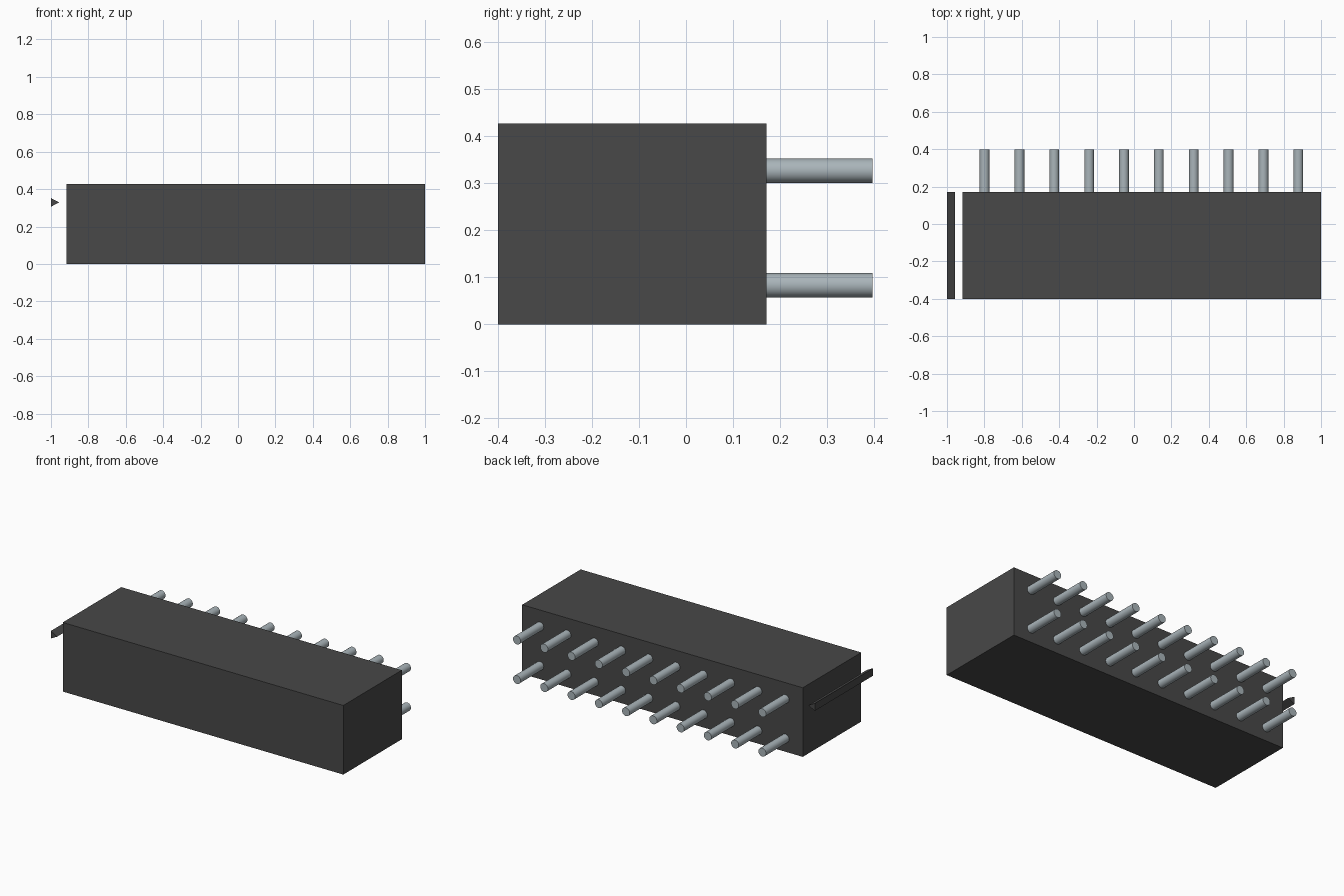
import bpy
import math

cube = bpy.data.objects.get("Cube")
if cube:
    bpy.data.objects.remove(cube, do_unlink=True)


def material(name, colour):
    mat = bpy.data.materials.new(name)
    mat.use_nodes = True
    mat.diffuse_color = (*colour, 1)
    mat.node_tree.nodes["Principled BSDF"].inputs["Base Color"].default_value = (*colour, 1)
    return mat


plastic = material("dark grey plastic", (0.065, 0.065, 0.065))
metal = material("pale steel", (0.40, 0.46, 0.49))

FRONT, BACK, PIN_END = -0.4, 0.171, 0.397


def prism(name, profile, mat):
    """Extrude an x-z outline from the front to the back of the housing."""
    n = len(profile)
    verts = [(x, y, z) for y in (FRONT, BACK) for x, z in profile]
    faces = [tuple(range(n)), tuple(reversed(range(n, 2 * n)))]
    faces += [(i, i + n, (i + 1) % n + n, (i + 1) % n) for i in range(n)]
    mesh = bpy.data.meshes.new(name)
    mesh.from_pydata(verts, [], faces)
    mesh.materials.append(mat)
    obj = bpy.data.objects.new(name, mesh)
    bpy.context.collection.objects.link(obj)
    return obj


# Housing block and the loose triangular marker beside it
prism("housing", [(-0.918, 0), (1, 0), (1, 0.427), (-0.918, 0.427)], plastic)
prism("first_pin_marker", [(-1, 0.306), (-0.956, 0.329), (-1, 0.352)], plastic)

# Two rows of ten round pins on the back
for row, z in (("lower", 0.083), ("upper", 0.327)):
    for i in range(10):
        bpy.ops.mesh.primitive_cylinder_add(
            vertices=24, radius=0.026, depth=PIN_END - BACK,
            location=(-0.799 + 0.1864 * i, (BACK + PIN_END) / 2, z),
            rotation=(math.pi / 2, 0, 0))
        pin = bpy.context.object
        pin.name = f"{row}_pin_{i + 1}"
        pin.data.materials.append(metal)
        bpy.ops.object.shade_smooth_by_angle(angle=math.radians(35))
